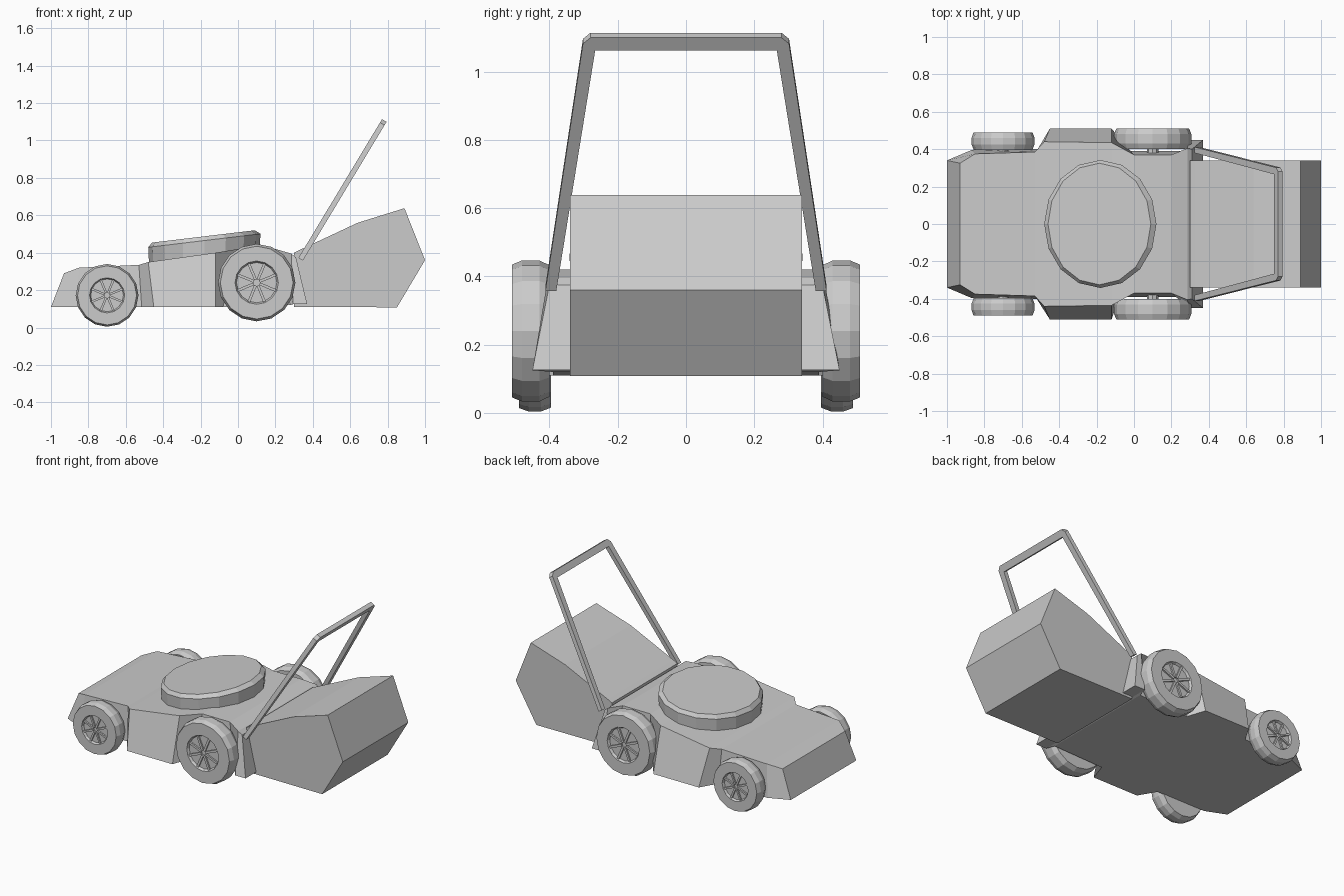
import bpy, bmesh, math
from mathutils import Vector

if "Cube" in bpy.data.objects:
    bpy.data.objects.remove(bpy.data.objects["Cube"])

grey = bpy.data.materials.new("light grey")
grey.diffuse_color = (0.6, 0.6, 0.6, 1)
grey.use_nodes = True
grey.node_tree.nodes["Principled BSDF"].inputs["Base Color"].default_value = grey.diffuse_color


def make(name, verts, faces):
    """Flat shaded mesh object with outward normals."""
    me = bpy.data.meshes.new(name)
    me.from_pydata([tuple(v) for v in verts], [], faces)
    bm = bmesh.new()
    bm.from_mesh(me)
    bmesh.ops.remove_doubles(bm, verts=bm.verts, dist=1e-5)
    bmesh.ops.recalc_face_normals(bm, faces=bm.faces)
    bm.to_mesh(me)
    bm.free()
    me.materials.append(grey)
    ob = bpy.data.objects.new(name, me)
    bpy.context.collection.objects.link(ob)
    return ob


def loft(name, rings):
    """Skin closed rings of equal length and cap both ends."""
    n = len(rings[0])
    verts = [p for r in rings for p in r]
    faces = [(i * n + j, i * n + (j + 1) % n, (i + 1) * n + (j + 1) % n, (i + 1) * n + j)
             for i in range(len(rings) - 1) for j in range(n)]
    faces += [tuple(range(n)), tuple(range(len(verts) - n, len(verts)))]
    return make(name, verts, faces)


# Deck: cross-sections from nose to tail (bottom x, y, z, top x, y, z)
sections = [
    (-1.00, .34, .11, -.93, .325, .29),
    (-.87, .395, .11, -.85, .375, .32),
    (-.515, .40, .11, -.53, .385, .335),
    (-.45, .51, .11, -.48, .44, .35),
    (-.12, .51, .11, -.12, .435, .40),
    (-.08, .39, .11, .00, .37, .42),
    (.28, .39, .12, .20, .37, .42),
    (.295, .45, .125, .285, .405, .395),
    (.37, .45, .125, .31, .40, .375),
]
loft("deck", [[(xb, -yb, zb), (xb, yb, zb), (xt, yt, zt), (xt, -yt, zt)]
              for xb, yb, zb, xt, yt, zt in sections])

# Engine cover: tilted oval drum with a chamfered rim
SIDES = 16


def oval(cx, rx, ry, z, slope=.12):
    ring = []
    for k in range(SIDES):
        a = 2 * math.pi * k / SIDES
        x = cx + rx * math.cos(a)
        ring.append((x, ry * math.sin(a), z + slope * (x - cx)))
    return ring


loft("engine_cover", [oval(-.18, .295, .335, .36), oval(-.18, .30, .342, .465),
                      oval(-.185, .275, .325, .487)])

# Grass bag: side profile pulled across the width
bag = [(.30, .11), (.30, .40), (.33, .415), (.64, .56), (.89, .638), (1.0, .36), (.85, .108)]
loft("grass_bag", [[(x, s * .34, z) for x, z in bag] for s in (-1, 1)])

# Handle: bent square bar lying in a sloping plane
origin = Vector((.335, 0, .365))
along = Vector((.44, 0, .73)).normalized()
normal = Vector((-along.z, 0, along.x)) * .014
outer = [(.412, 0), (.302, .845), (.28, .866)]
inner = [(.38, 0), (.266, .823), (.266, .823)]
outer += [(-y, s) for y, s in reversed(outer)]
inner += [(-y, s) for y, s in reversed(inner)]


def on_plane(p, side):
    return origin + along * p[1] + Vector((0, p[0], 0)) + normal * side


loft("handle", [[on_plane(o, -1), on_plane(o, 1), on_plane(i, 1), on_plane(i, -1)]
                for o, i in zip(outer, inner)])


# Wheels: turned tyre with a sunken hub and eight thin spokes
def wheel(name, x, z, r, y0, y1, side):
    profile = [(.02, y0), (.93 * r, y0), (r, y0 + .03), (r, y1 - .03), (.94 * r, y1),
               (.56 * r, y1), (.52 * r, y1 - .015), (.02, y1 - .015)]
    rings = []
    for pr, y in profile:
        rings.append([(x + pr * math.cos(2 * math.pi * k / SIDES), side * y,
                       z + pr * math.sin(2 * math.pi * k / SIDES)) for k in range(SIDES)])
    loft(name, rings)
    verts, faces = [], []
    for k in range(8):
        a = math.pi * (k + .5) / 4
        u, w = Vector((math.cos(a), 0, math.sin(a))), Vector((-math.sin(a), 0, math.cos(a)))
        b = len(verts)
        for y in (y1 - .02, y1 - .005):
            for d, t in ((.08, -1), (.53, -1), (.53, 1), (.08, 1)):
                verts.append(Vector((x, side * y, z)) + u * d * r + w * t * .035 * r)
        faces += [tuple(b + i for i in f) for f in
                  ((0, 1, 2, 3), (4, 5, 6, 7), (0, 1, 5, 4), (1, 2, 6, 5), (2, 3, 7, 6), (3, 0, 4, 7))]
    make(name + "_spokes", verts, faces)
    # Stub axle into the deck
    loft(name + "_axle", [[(x + .03 * math.cos(k * math.pi / 4), side * y,
                            z + .03 * math.sin(k * math.pi / 4)) for k in range(8)]
                          for y in (.34, y0 + .01)])


for side, tag in ((-1, "right"), (1, "left")):
    wheel("front_wheel_" + tag, -.70, .172, .168, .395, .49, side)
    wheel("rear_wheel_" + tag, .10, .24, .207, .40, .51, side)
